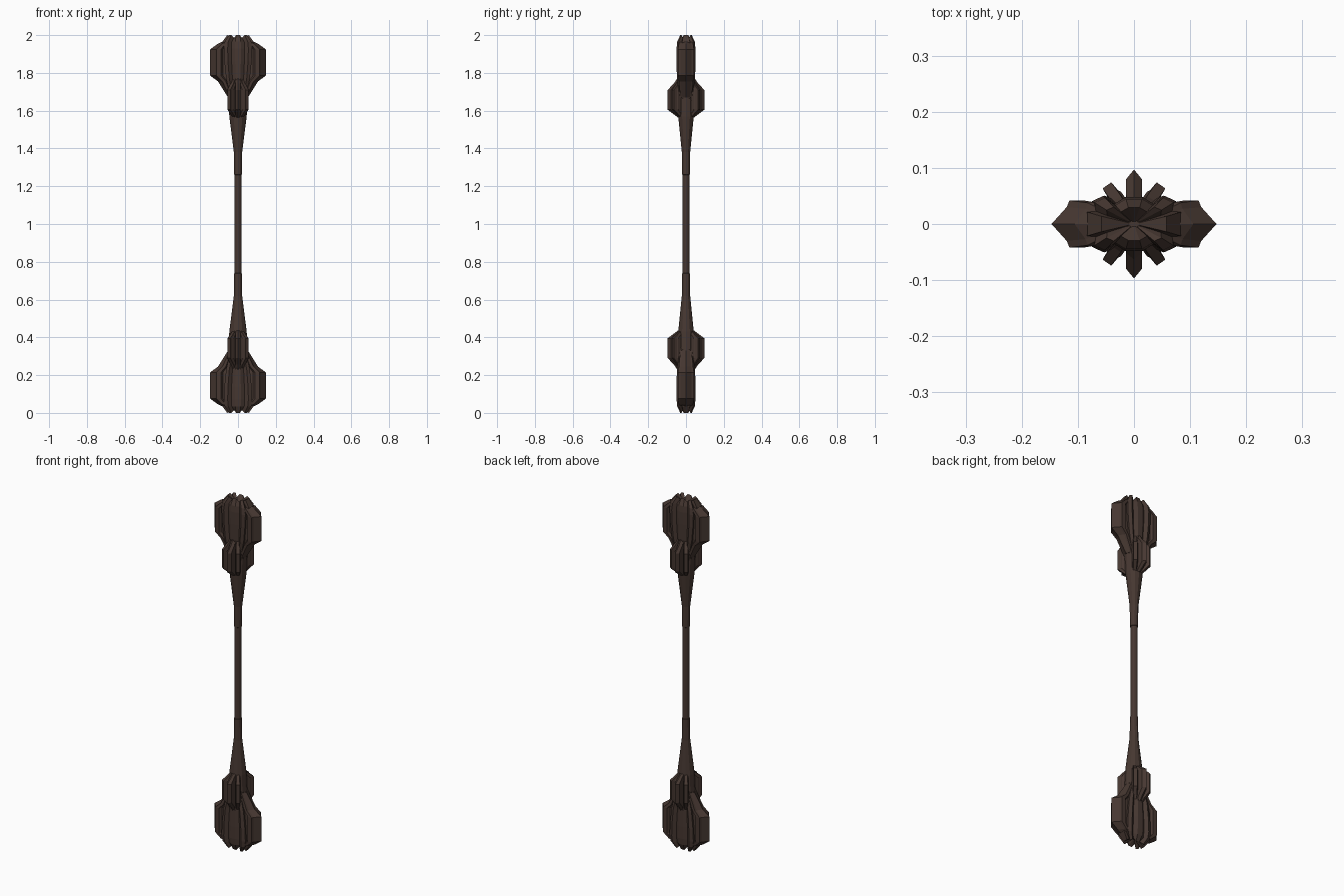
import bpy, bmesh, math

if "Cube" in bpy.data.objects:
    bpy.data.objects.remove(bpy.data.objects["Cube"])

wood = bpy.data.materials.new("dark brown")
wood.diffuse_color = (0.062, 0.039, 0.031, 1)
wood.use_nodes = True
wood.node_tree.nodes["Principled BSDF"].inputs["Base Color"].default_value = wood.diffuse_color


def loft(name, rings, top=None, bottom=None):
    """Skin a stack of point rings; close ends with an n-gon or a fan to a centre point."""
    bm = bmesh.new()
    vs = [[bm.verts.new(p) for p in ring] for ring in rings]
    n = len(vs[0])
    for a, b in zip(vs, vs[1:]):
        for i in range(n):
            j = (i + 1) % n
            bm.faces.new((a[i], a[j], b[j], b[i]))
    for ring, tip in ((vs[0], bottom), (vs[-1], top)):
        if tip is None:
            bm.faces.new(ring)
        else:
            c = bm.verts.new(tip)
            for i in range(n):
                bm.faces.new((ring[i], ring[(i + 1) % n], c))
    bmesh.ops.recalc_face_normals(bm, faces=bm.faces)
    me = bpy.data.meshes.new(name)
    bm.to_mesh(me)
    bm.free()
    me.materials.append(wood)
    ob = bpy.data.objects.new(name, me)
    bpy.context.collection.objects.link(ob)
    return ob


def end_z(z, up):
    return z if up else 2 - z


def flange(name, half, levels, angle, up):
    """Radial blade: half outline (radius, half width), scaled at each level (z, sr, sw)."""
    outline = half + [(r, -w) for r, w in reversed(half) if w > 0]
    c, s = math.cos(angle), math.sin(angle)
    rings = [[(r * sr * c - w * sw * s, r * sr * s + w * sw * c, end_z(z, up))
              for r, w in outline] for z, sr, sw in levels]
    return loft(name, rings)


# shaft, flared at both ends
prof = [(1.26, .018, .018), (1.262, .021, .021), (1.38, .022, .022),
        (1.57, .046, .041), (1.67, .05, .045), (1.76, .045, .04)]
full = [(2 - z, a, b) for z, a, b in reversed(prof)] + prof
loft("shaft", [[(a * math.cos(i * math.tau / 12), b * math.sin(i * math.tau / 12), z)
                for i in range(12)] for z, a, b in full])

# ridged core outline: (x, y, valley) for a quarter, mirrored all round
quarter = [(.08, .022, 0), (.066, .024, 1), (.068, .04, 0),
           (.05, .049, 0), (.032, .035, 1), (.014, .047, 0)]
half = quarter + [(-x, y, v) for x, y, v in reversed(quarter)]
star = half + [(-x, -y, v) for x, y, v in half]
core_levels = [(1.64, .5, .72), (1.70, .66, .86), (1.77, .92, .98), (1.86, 1.06, 1.03),
               (1.93, 1.1, 1.02), (1.965, 1.03, .95), (2.0, .72, .62)]

wide = [(0, .03), (.08, .028), (.09, .042), (.115, .042), (.12, .03), (.147, 0)]
wide_levels = [(1.67, .36, .7), (1.755, .72, .9), (1.785, 1, 1),
               (1.925, 1, 1), (1.955, .72, .9), (1.97, .5, .6)]
small = [(0, .014), (.08, .014), (.097, 0)]
small_levels = [(1.565, .45, .8), (1.605, 1, 1), (1.71, 1, 1), (1.745, .65, 1), (1.78, .42, .8)]
diag = [(0, .014), (.06, .014), (.066, .011), (.084, .0095)]

for up in (True, False):
    side = "upper" if up else "lower"
    # head core with fluted, dished end
    rings = []
    for k, (z, sx, sy) in enumerate(core_levels):
        drop = .018 if k == len(core_levels) - 1 else 0
        rings.append([(x * sx, y * sy, end_z(z - v * drop, up)) for x, y, v in star])
    loft(side + "_head_core", rings, top=(0, 0, end_z(1.965, up)))
    # broad side blades
    for a in (0, math.pi):
        flange(side + "_broad_blade", wide, wide_levels, a, up)
    # small collar fins, front and back plus diagonals
    for a in (90, 270):
        flange(side + "_collar_fin", small, small_levels, math.radians(a), up)
    for a in (55, 125, 235, 305):
        flange(side + "_diagonal_fin", diag, small_levels, math.radians(a), up)
